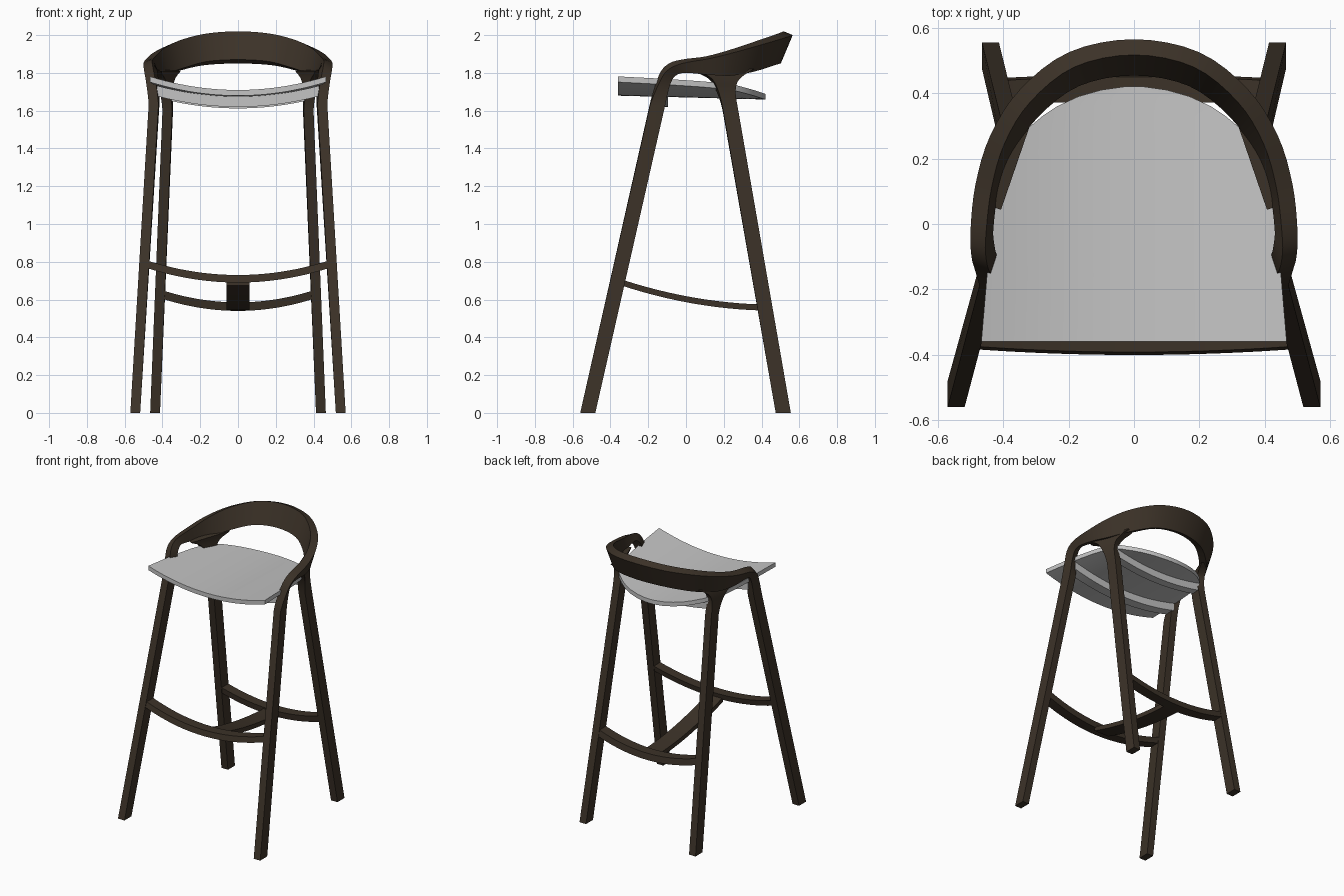
import bpy, bmesh
from mathutils import Vector

if "Cube" in bpy.data.objects:
    bpy.data.objects.remove(bpy.data.objects["Cube"])


def material(name, rgb):
    m = bpy.data.materials.new(name)
    m.diffuse_color = (*rgb, 1)
    m.use_nodes = True
    m.node_tree.nodes["Principled BSDF"].inputs["Base Color"].default_value = m.diffuse_color
    return m


WOOD = material("dark brown wood", (0.045, 0.032, 0.021))
GREY = material("light grey", (0.55, 0.55, 0.55))


def loft(name, rings, mat, caps=(True, True), mirror=False):
    """Skin a row of equal-sized closed rings."""
    bm = bmesh.new()
    vs = [[bm.verts.new(p) for p in r] for r in rings]
    n = len(vs[0])
    for a, b in zip(vs, vs[1:]):
        for i in range(n):
            j = (i + 1) % n
            bm.faces.new((a[i], a[j], b[j], b[i]))
    if caps[0]:
        bm.faces.new(vs[0][::-1])
    if caps[1]:
        bm.faces.new(vs[-1])
    bmesh.ops.recalc_face_normals(bm, faces=bm.faces)
    me = bpy.data.meshes.new(name)
    bm.to_mesh(me)
    bm.free()
    me.materials.append(mat)
    ob = bpy.data.objects.new(name, me)
    bpy.context.collection.objects.link(ob)
    if mirror:
        ob.modifiers.new("mirror", 'MIRROR')
    bpy.ops.object.select_all(action='DESELECT')
    ob.select_set(True)
    bpy.context.view_layer.objects.active = ob
    bpy.ops.object.shade_smooth_by_angle(angle=0.6)
    return ob


def smooth(pts, first, last, steps=4):
    """Catmull-Rom points through pts, with phantom end points."""
    q = [first] + pts + [last]
    out = []
    for a, b, c, d in zip(q, q[1:], q[2:], q[3:]):
        for s in range(steps):
            t = s / steps
            out.append(0.5 * (2 * b + (c - a) * t + (2 * a - 5 * b + 4 * c - d) * t * t
                              + (3 * b - a - 3 * c + d) * t ** 3))
    return out + [pts[-1]]


def strip(name, stations, thick, capped, centre_start=False):
    """Bent wooden member: each station holds its two outer edge points; the last is the foot."""
    edges = []
    for k in (0, 1):
        p = [Vector(s[k]) for s in stations]
        first = p[0] * 2 - p[1]
        if centre_start:
            first = Vector((-p[1].x, p[1].y, p[1].z))
        edges.append(smooth(p[:-1], first, p[-2].lerp(p[-1], 0.06)) + [p[-1]])
    A, B = edges
    rings, n = [], len(A)
    for i in range(n):
        lo, hi = max(i - 1, 0), min(i + 1, n - 1)
        tan = (A[hi] - A[lo]).normalized() + (B[hi] - B[lo]).normalized()
        if i == 0 and centre_start:
            tan = Vector((1, 0, 0))
        inward = -tan.cross(B[i] - A[i]).normalized() * thick
        if i == n - 1:
            inward = Vector((-thick, 0, 0))
        rings.append([A[i], B[i], B[i] + inward, A[i] + inward])
    return loft(name, rings, WOOD, capped, True)


def slab(name, rows, top, thick, mat, lean=0, z0=0, cols=24):
    """Curved board: rows of (y, half width), top(x, y) height, constant thickness."""
    rings = []
    for y, w in rows:
        xs = [w * (2 * i / cols - 1) for i in range(cols + 1)]
        pts = [(x, top(x, y)) for x in xs] + [(x, top(x, y) - thick) for x in xs[::-1]]
        rings.append([(x, y + lean * (z - z0), z) for x, z in pts])
    return loft(name, rings, mat)


# back rest, arms and front legs in one continuous bend
strip("backrest_and_front_legs", [
    ((0, .565, 2.0), (0, .502, 1.85)),
    ((.20, .525, 1.986), (.185, .467, 1.84)),
    ((.35, .41, 1.952), (.325, .365, 1.808)),
    ((.44, .27, 1.912), (.415, .24, 1.785)),
    ((.485, .12, 1.875), (.462, .12, 1.79)),
    ((.50, -.02, 1.85), (.477, .0, 1.80)),
    ((.497, -.10, 1.812), (.472, -.055, 1.785)),
    ((.485, -.145, 1.74), (.468, -.085, 1.735)),
    ((.473, -.19, 1.63), (.468, -.11, 1.63)),
    ((.57, -.56, 0), (.57, -.48, 0)),
], .052, (False, True), True)

# back legs flaring into the arms
strip("back_legs", [
    ((.455, .06, 1.82), (.352, .36, 1.82)),
    ((.448, .10, 1.795), (.372, .31, 1.79)),
    ((.432, .145, 1.76), (.388, .272, 1.75)),
    ((.412, .176, 1.69), (.394, .263, 1.69)),
    ((.40, .197, 1.6), (.396, .277, 1.6)),
    ((.465, .475, 0), (.465, .555, 0)),
], .052, (True, True))

# dished seat shell
slab("seat", [(-.36, .467), (-.16, .45), (-.05, .437), (.07, .42), (.15, .403), (.22, .38),
              (.28, .34), (.33, .28), (.36, .235), (.39, .17), (.41, .10), (.42, .03)],
     lambda x, y: 1.70 - .026 * y + .33 * x * x, .03, GREY)

# curved rails under the seat
slab("front_seat_rail", [(-.165, .43), (-.095, .43)],
     lambda x, y: 1.675 + .31 * x * x, .055, GREY)
slab("back_seat_rail", [(.195, .37), (.255, .37)],
     lambda x, y: 1.667 + .31 * x * x, .055, GREY)

# foot rails following the lean of the legs
slab("front_foot_rail", [(-.396, .475), (-.322, .475)],
     lambda x, y: .73 + .33 * x * x, .04, WOOD, .224, .71)
slab("back_foot_rail", [(.375, .41), (.45, .41)],
     lambda x, y: .585 + .4 * x * x, .045, WOOD, -.17, .585)

# centre bar joining the foot rails
slab("centre_bar", [(-.34 + .74 * i / 12, .06) for i in range(13)],
     lambda x, y: .618 - .19 * y + .2 * y * y, .032, WOOD, cols=1)
